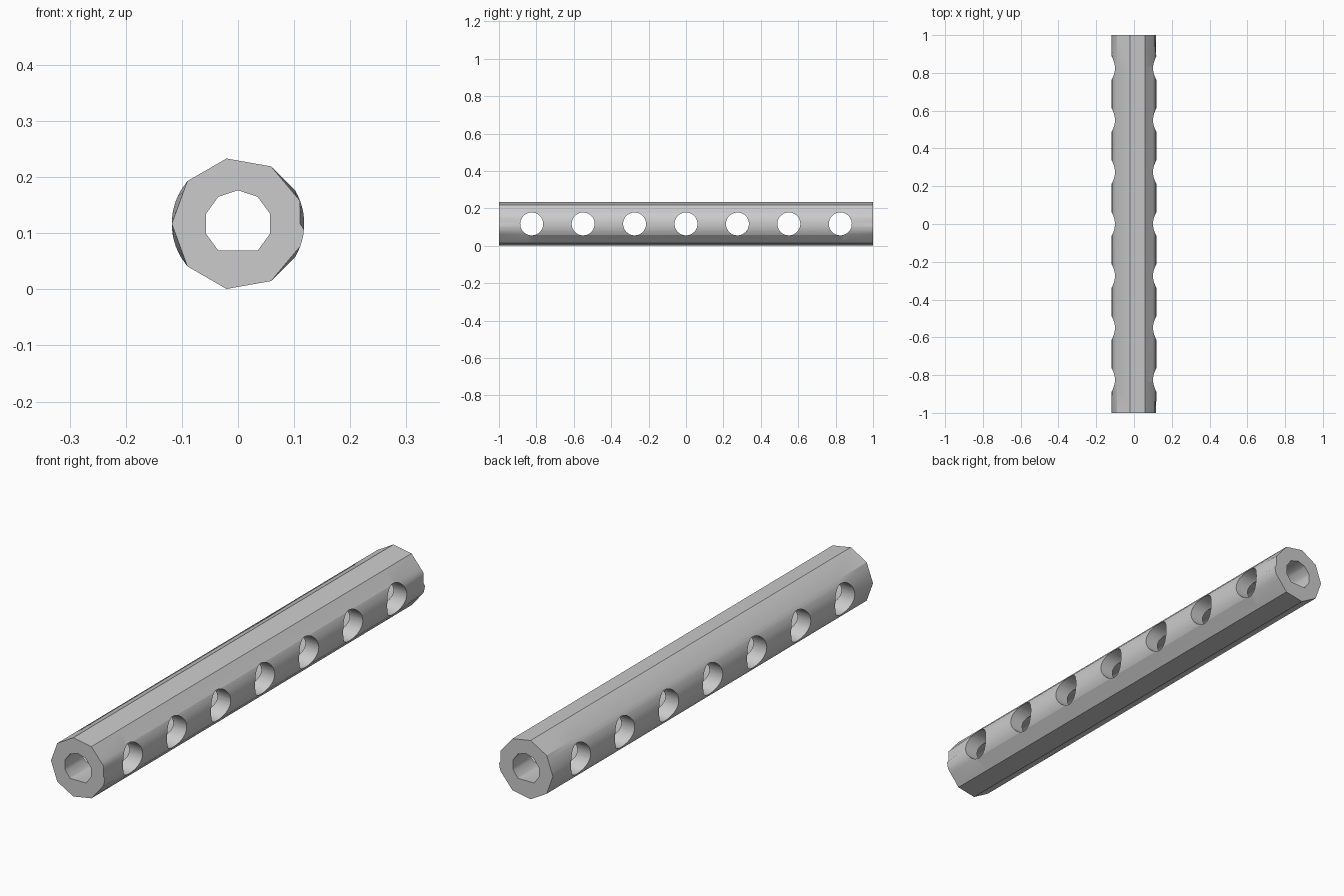
import bpy
import bmesh
from math import sin, cos, radians, sqrt

if "Cube" in bpy.data.objects:
    bpy.data.objects.remove(bpy.data.objects["Cube"], do_unlink=True)

AXIS_Z = 0.117       # height of the bar's centre line
OUTER_R = 0.118
BORE_R = 0.0595
HOLE_R = 0.0613
PITCH = 0.275        # spacing of the cross holes
HOLES = [PITCH * i for i in range(-3, 4)]

grey = bpy.data.materials.new("plain grey")
grey.use_nodes = True
colour = (0.6, 0.6, 0.6, 1)
grey.diffuse_color = colour
grey.node_tree.nodes["Principled BSDF"].inputs["Base Color"].default_value = colour


def facet_radius(angle, corners, radius):
    """Distance from the centre to a polygon whose corners lie on a circle."""
    for a, b in zip(corners, corners[1:] + [corners[0] + 360]):
        if a <= angle <= b:
            return radius * cos(radians(b - a) / 2) / cos(radians(angle - (a + b) / 2))
    return radius


def make_object(name, bm):
    bmesh.ops.recalc_face_normals(bm, faces=bm.faces)
    mesh = bpy.data.meshes.new(name)
    bm.to_mesh(mesh)
    bm.free()
    mesh.materials.append(grey)
    obj = bpy.data.objects.new(name, mesh)
    bpy.context.collection.objects.link(obj)
    return obj


def make_rod(name, angles, corners, radius, overrun=0.0):
    """Rod along y: faceted ends blending into a round middle at the last holes."""
    bm = bmesh.new()

    def ring(side, end, y_end=1.0):
        verts = []
        for a in angles:
            r = facet_radius(a, corners, radius) if end else radius
            x, z = r * cos(radians(a)), r * sin(radians(a))
            y = y_end if end else HOLES[-1] + sqrt(max(HOLE_R ** 2 - z * z, 0)) * 1.02
            verts.append(bm.verts.new((x, side * y, AXIS_Z + z)))
        return verts

    rings = [ring(-1, True), ring(-1, False), ring(1, False), ring(1, True)]
    if overrun:
        rings = [ring(-1, True, 1 + overrun)] + rings + [ring(1, True, 1 + overrun)]
    n = len(angles)
    for r0, r1 in zip(rings, rings[1:]):
        for i in range(n):
            j = (i + 1) % n
            bm.faces.new((r0[i], r0[j], r1[j], r1[i]))
    bm.faces.new(rings[0])
    bm.faces.new(rings[-1])
    return make_object(name, bm)


def make_cross_holes():
    bm = bmesh.new()
    n = 40
    for y in HOLES:
        ends = [[bm.verts.new((x, y + HOLE_R * cos(radians(360 * i / n)),
                               AXIS_Z + HOLE_R * sin(radians(360 * i / n))))
                 for i in range(n)] for x in (-0.2, 0.2)]
        for i in range(n):
            j = (i + 1) % n
            bm.faces.new((ends[0][i], ends[0][j], ends[1][j], ends[1][i]))
        bm.faces.new(ends[0])
        bm.faces.new(ends[1])
    return make_object("cross_hole_cutter", bm)


# Nine-sided bar, rounded only along the two drilled sides
bar_corners = [20 + 40 * i for i in range(9)]
drilled = list(range(0, 31, 5)) + list(range(150, 211, 5)) + list(range(330, 360, 5))
bar_angles = sorted(set(drilled + [60, 100, 140, 220, 260, 300]))
bar = make_rod("drilled_bar", bar_angles, [-20] + bar_corners[:-1], OUTER_R)

# Lengthwise bore with a flat floor at its ends
bore_corners = [a for a in range(18, 360, 36) if a != 270]
bore = make_rod("bore_cutter", list(range(-18, 342, 6)),
                [-18] + bore_corners[:-1], BORE_R, 0.05)

# Cut the bore and the row of cross holes
for cutter in (bore, make_cross_holes()):
    cutter.hide_render = True
    mod = bar.modifiers.new(cutter.name, 'BOOLEAN')
    mod.operation = 'DIFFERENCE'
    mod.solver = 'EXACT'
    mod.object = cutter
    bpy.context.view_layer.objects.active = bar
    bpy.ops.object.modifier_apply(modifier=mod.name)
    bpy.data.objects.remove(cutter, do_unlink=True)

bpy.ops.object.select_all(action='DESELECT')
bar.select_set(True)
bpy.context.view_layer.objects.active = bar
bpy.ops.object.shade_smooth_by_angle(angle=radians(25))
